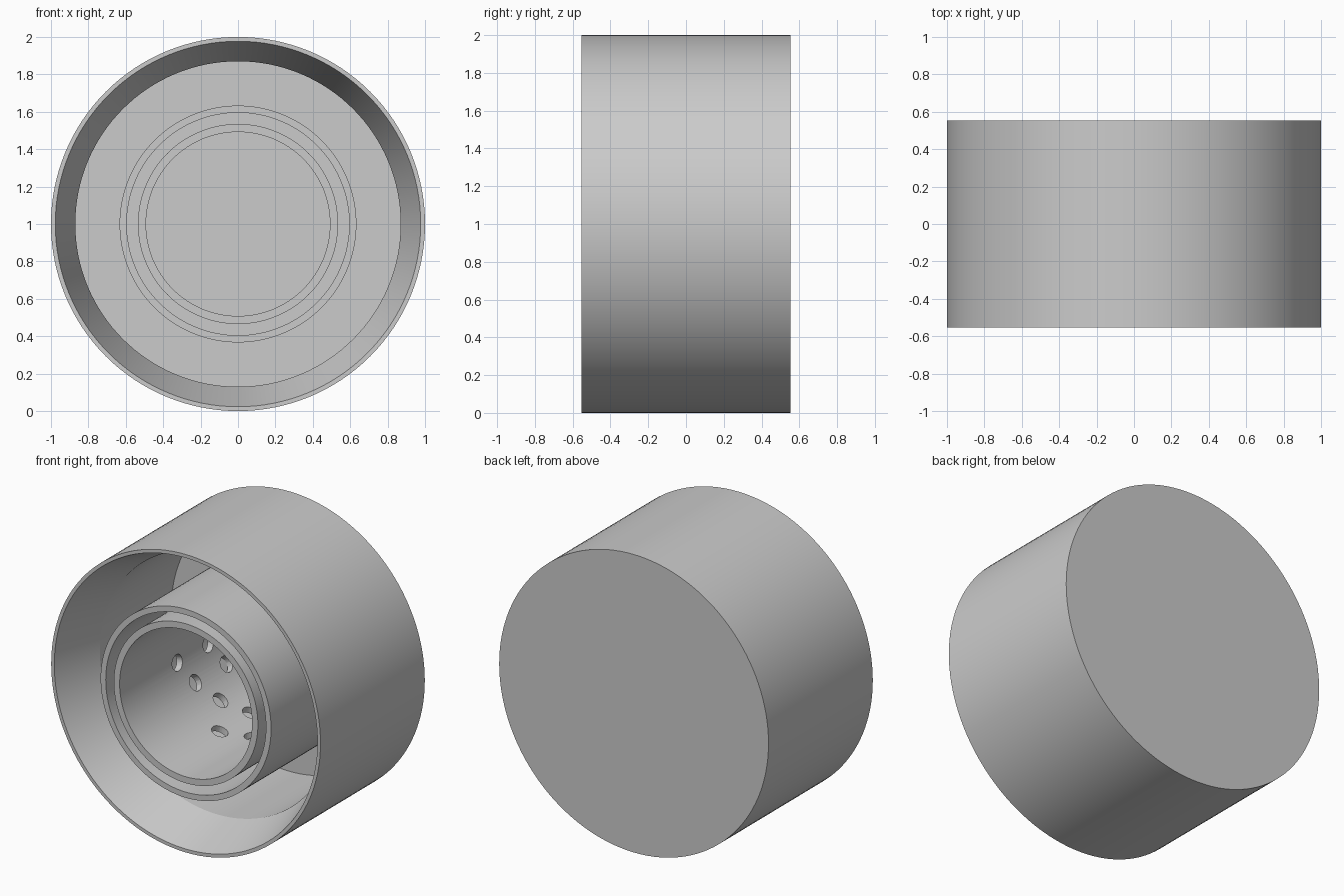
import bpy, bmesh, math
from mathutils import Matrix, Vector

if "Cube" in bpy.data.objects:
    bpy.data.objects.remove(bpy.data.objects["Cube"])

FRONT = -0.553          # y of the open front rim
DEPTH = 1.106           # total length along y
FLOOR = 1.09            # depth of the inner floor
CENTRE = Vector((0, 0, 1))
SEGMENTS = 128


def finish(name, bm):
    bmesh.ops.recalc_face_normals(bm, faces=bm.faces)
    mesh = bpy.data.meshes.new(name)
    bm.to_mesh(mesh)
    bm.free()
    obj = bpy.data.objects.new(name, mesh)
    bpy.context.collection.objects.link(obj)
    return obj


def activate(obj):
    bpy.ops.object.select_all(action='DESELECT')
    obj.select_set(True)
    bpy.context.view_layer.objects.active = obj


def smooth(obj):
    activate(obj)
    bpy.ops.object.shade_smooth_by_angle(angle=math.radians(15))


def lathe(name, profile, closed):
    """Spin (radius, depth from front) points round the y axis."""
    bm = bmesh.new()
    verts = [bm.verts.new((r, FRONT + d, 1)) for r, d in profile]
    edges = [bm.edges.new(pair) for pair in zip(verts, verts[1:])]
    if closed:
        edges.append(bm.edges.new((verts[-1], verts[0])))
    bmesh.ops.spin(bm, geom=verts + edges, cent=CENTRE, axis=(0, 1, 0),
                   angle=math.tau, steps=SEGMENTS)
    bmesh.ops.remove_doubles(bm, verts=bm.verts, dist=1e-5)
    return finish(name, bm)


def tube(name, outer, inner):
    end = FLOOR + 0.008
    return lathe(name, [(outer, 0), (outer, end), (inner, end), (inner, 0)], True)


# Outer cup: flared mouth, straight inner wall, thin closed back
housing = lathe("housing", [(0, FLOOR), (0.87, FLOOR), (0.87, 0.33), (0.977, 0),
                            (1, 0), (1, DEPTH), (0, DEPTH)], False)

# Two concentric tubes standing on the floor
outer_tube = tube("outer_tube", 0.633, 0.595)
inner_tube = tube("inner_tube", 0.535, 0.492)

# Spiralling rows of round holes through the inner tube
bm = bmesh.new()
for chain in range(6):
    for row in range(5):
        angle = math.radians(190 + 60 * chain + 20 * row)
        direction = Vector((math.cos(angle), 0, math.sin(angle)))
        place = CENTRE + direction * 0.513 + Vector((0, FRONT + 0.60 + 0.109 * row, 0))
        turn = direction.to_track_quat('Z', 'Y').to_matrix().to_4x4()
        bmesh.ops.create_cone(bm, cap_ends=True, segments=24, radius1=0.053,
                              radius2=0.053, depth=0.12,
                              matrix=Matrix.Translation(place) @ turn)
cutter = finish("hole_cutter", bm)
cutter.hide_render = True
cut = inner_tube.modifiers.new("holes", 'BOOLEAN')
cut.operation = 'DIFFERENCE'
cut.solver = 'EXACT'
cut.object = cutter
activate(inner_tube)
bpy.ops.object.modifier_apply(modifier=cut.name)
bpy.data.objects.remove(cutter)

for part in (housing, outer_tube, inner_tube):
    smooth(part)
